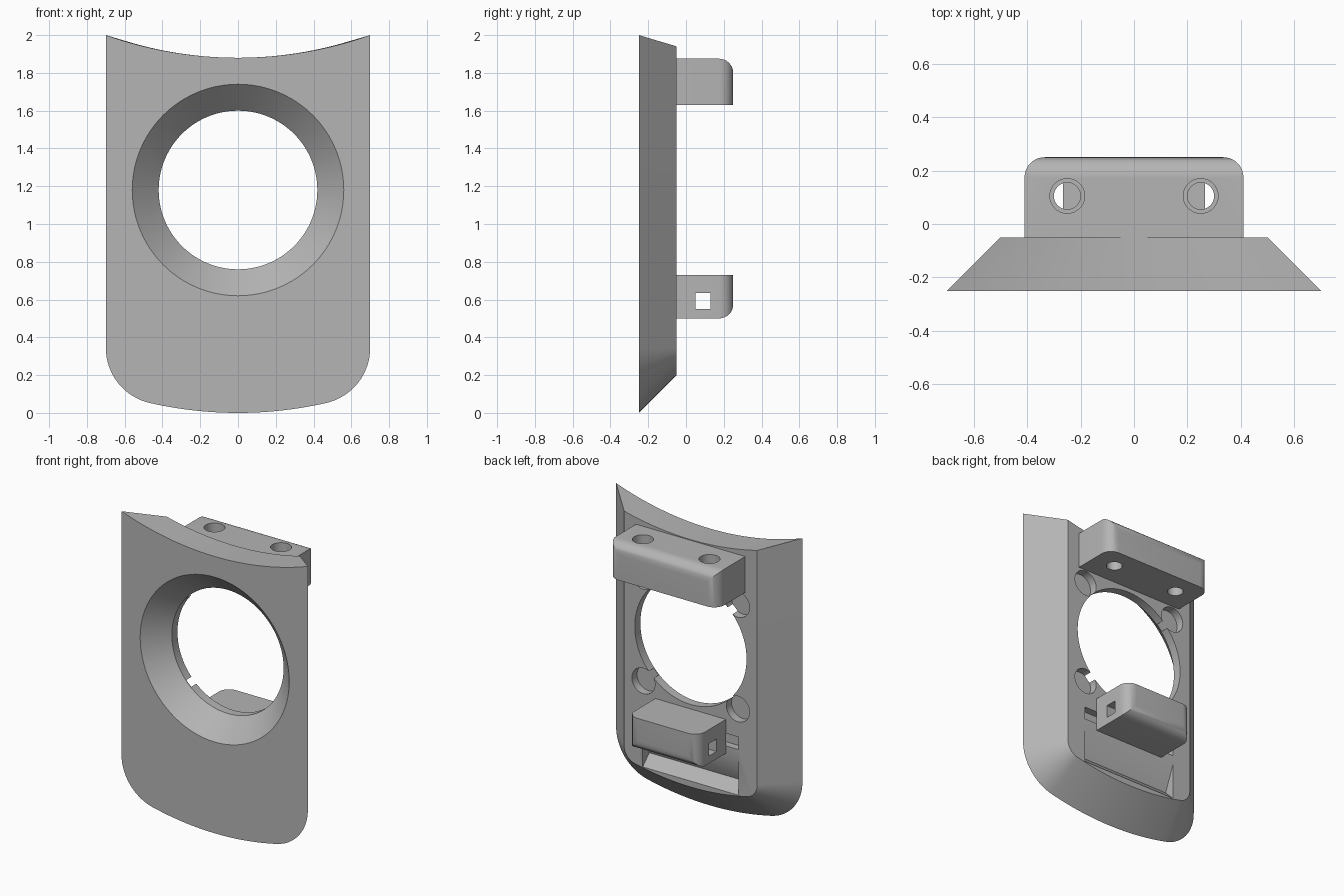
import bpy, bmesh, math
from mathutils import Matrix, Vector

if "Cube" in bpy.data.objects:
    bpy.data.objects.remove(bpy.data.objects["Cube"], do_unlink=True)

grey = bpy.data.materials.new("mid_grey")
grey.use_nodes = True
colour = (0.46, 0.46, 0.46, 1)
grey.diffuse_color = colour
grey.node_tree.nodes["Principled BSDF"].inputs["Base Color"].default_value = colour

FRONT, BACK, REAR = -0.25, -0.05, 0.25
HOLE_Z = 1.18


def make_object(name, bm):
    bmesh.ops.recalc_face_normals(bm, faces=bm.faces)
    mesh = bpy.data.meshes.new(name)
    bm.to_mesh(mesh)
    bm.free()
    mesh.materials.append(grey)
    obj = bpy.data.objects.new(name, mesh)
    bpy.context.collection.objects.link(obj)
    return obj


def loft(name, loops):
    """Closed solid through loops of equal length, capped at both ends."""
    bm = bmesh.new()
    rings = [[bm.verts.new(p) for p in loop] for loop in loops]
    n = len(rings[0])
    for a, b in zip(rings, rings[1:]):
        for i in range(n):
            j = (i + 1) % n
            bm.faces.new((a[i], a[j], b[j], b[i]))
    bm.faces.new(rings[0])
    bm.faces.new(rings[-1])
    return make_object(name, bm)


def turned(name, profile, centre, axis, steps):
    """Solid of revolution; profile holds (radius, distance along axis)."""
    turn = Matrix.Rotation(-math.pi / 2, 3, 'X') if axis == 'Y' else Matrix.Identity(3)
    loops = []
    for r, d in profile:
        angles = [2 * math.pi * i / steps for i in range(steps)]
        loops.append([turn @ Vector((r * math.cos(a), r * math.sin(a), d)) + Vector(centre)
                      for a in angles])
    return loft(name, loops)


def box(name, low, high):
    bm = bmesh.new()
    bmesh.ops.create_cube(bm, size=1)
    for v in bm.verts:
        v.co = [l + (c + 0.5) * (h - l) for c, l, h in zip(v.co, low, high)]
    return make_object(name, bm)


def round_edges(obj, rule, radius):
    bm = bmesh.new()
    bm.from_mesh(obj.data)
    edges = [e for e in bm.edges if all(rule(v.co) for v in e.verts)]
    bmesh.ops.bevel(bm, geom=edges, offset=radius, segments=8, profile=0.5, affect='EDGES')
    bm.to_mesh(obj.data)
    bm.free()


def carve(obj, cutters):
    for c in cutters:
        mod = obj.modifiers.new("cut", 'BOOLEAN')
        mod.operation, mod.solver, mod.object = 'DIFFERENCE', 'EXACT', c
    deps = bpy.context.evaluated_depsgraph_get()
    baked = bpy.data.meshes.new_from_object(obj.evaluated_get(deps))
    obj.modifiers.clear()
    obj.data = baked
    baked.materials.clear()
    baked.materials.append(grey)
    for c in cutters:
        bpy.data.objects.remove(c, do_unlink=True)


def plate_outline(inset, y):
    """Concave top, straight sides, rounded lower corners, bowed bottom."""
    big, corner, half = 2.1, 0.3, 0.7 - inset
    cx = 0.7 - corner
    cz = big - math.sqrt((big - corner) ** 2 - cx ** 2)
    lean = math.atan2(cx, big - cz)
    right = []
    for i in range(13):                       # bottom bow
        a = lean * i / 12
        right.append(((big - inset) * math.sin(a), big - (big - inset) * math.cos(a)))
    for i in range(1, 17):                    # lower corner
        a = lean + (math.pi / 2 - lean) * i / 16
        r = corner - inset
        right.append((cx + r * math.sin(a), cz - r * math.cos(a)))
    for i in range(21):                       # top hollow
        x = half * (1 - i / 20)
        right.append((x, 1.88 + big - math.sqrt(big ** 2 - x ** 2)))
    left = [(-x, z) for x, z in right[-2:0:-1]]
    return [(x, y, z) for x, z in right + left]


# Face plate with bevelled sides
plate = loft("face_plate", [plate_outline(0, FRONT), plate_outline(0.2, BACK)])

# Central opening: flared at the front, straight at the back
cuts = [turned("opening_cutter", [(0.58, -0.27), (0.42, -0.11), (0.42, 0.0)],
               (0, 0, HOLE_Z), 'Y', 96)]
# Four round seats around the opening
for sx in (-1, 1):
    for sz in (-1, 1):
        cuts.append(turned("seat_cutter", [(0.087, -0.105), (0.087, 0.0)],
                           (0.355 * sx, 0, HOLE_Z + 0.355 * sz), 'Y', 40))
# Strap slot behind the lower block
cuts.append(box("slot_cutter", (-0.36, -0.1, 0.55), (0.36, 0.0, 0.635)))
# Wedge pocket below it
wedge = [(BACK, 0.24), (-0.12, 0.31), (BACK, 0.48), (0.0, 0.48), (0.0, 0.24)]
cuts.append(loft("pocket_cutter", [[(x, y, z) for y, z in wedge] for x in (-0.36, 0.36)]))
carve(plate, cuts)

# Upper mounting block with two stepped screw holes
upper = box("upper_block", (-0.41, BACK, 1.63), (0.41, REAR, 1.875))
round_edges(upper, lambda c: c.y > 0.2, 0)
bm = bmesh.new()
bm.from_mesh(upper.data)
bm.free()


def round_rear(obj, outer_z):
    """Round the two rear side edges and the rear edge at outer_z."""
    bm = bmesh.new()
    bm.from_mesh(obj.data)
    edges = []
    for e in bm.edges:
        a, b = (v.co for v in e.verts)
        if min(a.y, b.y) > REAR - 0.01:
            upright = abs(a.z - b.z) > 0.01
            if upright or abs(a.z - outer_z) < 0.01:
                edges.append(e)
    bmesh.ops.bevel(bm, geom=edges, offset=0.075, segments=8, profile=0.5, affect='EDGES')
    bm.to_mesh(obj.data)
    bm.free()


round_rear(upper, 1.875)
carve(upper, [turned("screw_cutter", [(0.05, 1.6), (0.05, 1.76), (0.065, 1.76), (0.065, 1.9)],
                     (0.25 * s, 0.105, 0), 'Z', 40) for s in (-1, 1)])

# Lower block with a square strap hole
lower = box("lower_block", (-0.265, BACK, 0.5), (0.265, REAR, 0.73))
round_rear(lower, 0.5)
carve(lower, [box("strap_cutter", (-0.4, 0.05, 0.55), (0.4, 0.13, 0.635))])

# Smooth curved walls, keep crisp edges
bpy.ops.object.select_all(action='DESELECT')
for obj in (plate, upper, lower):
    obj.select_set(True)
bpy.context.view_layer.objects.active = plate
bpy.ops.object.shade_smooth_by_angle(angle=math.radians(30))
